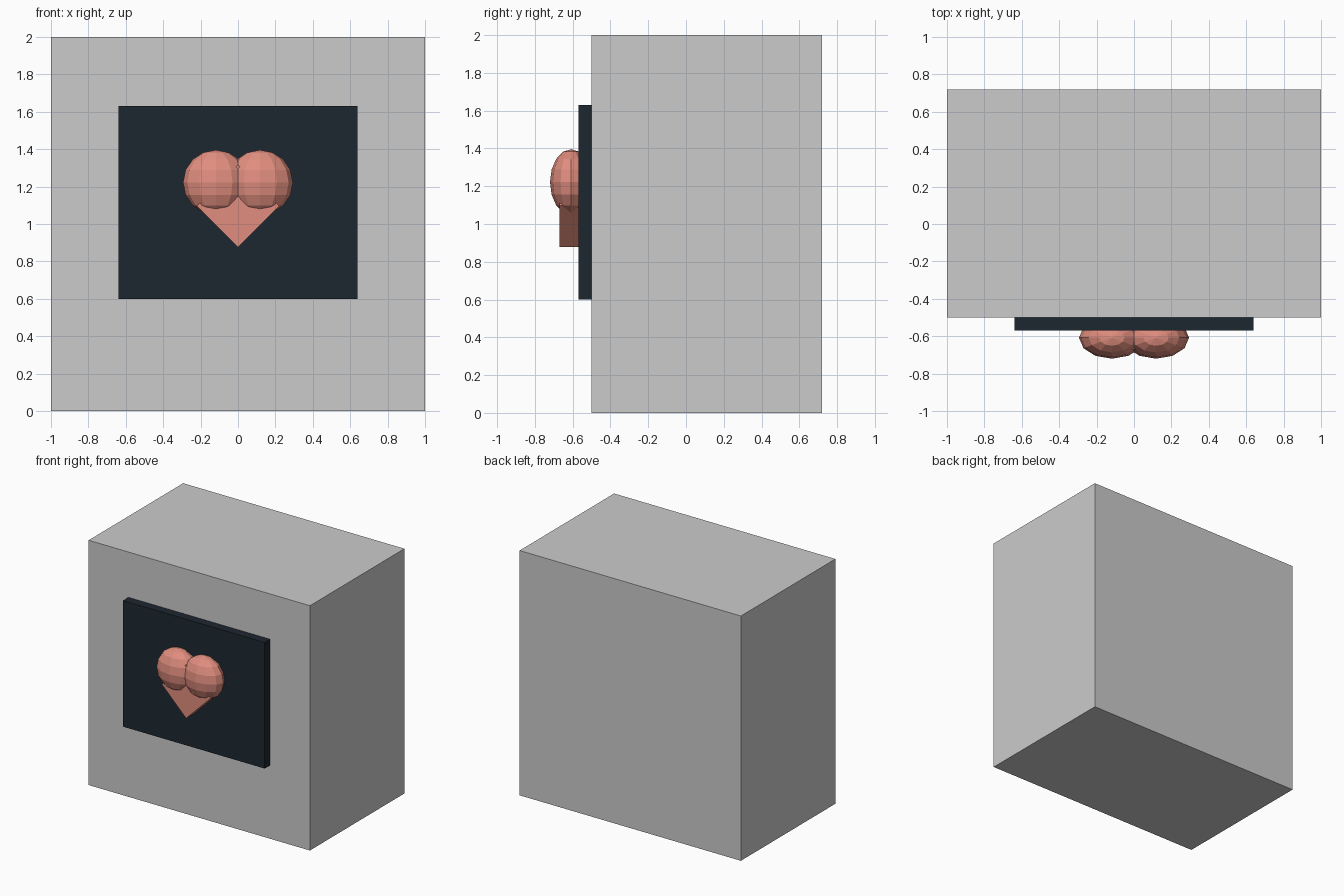
import bpy, math

if "Cube" in bpy.data.objects:
    bpy.data.objects.remove(bpy.data.objects["Cube"])


def material(name, color):
    m = bpy.data.materials.new(name)
    m.diffuse_color = (*color, 1)
    m.use_nodes = True
    m.node_tree.nodes["Principled BSDF"].inputs["Base Color"].default_value = m.diffuse_color
    return m


def finish(name, mat):
    o = bpy.context.object
    o.name = name
    if mat:
        o.data.materials.append(mat)
    return o


def box(name, center, size, mat=None, tilt=0):
    bpy.ops.mesh.primitive_cube_add(size=1, location=center, rotation=(0, tilt, 0))
    o = finish(name, mat)
    o.scale = size
    return o


dark = material("dark_panel", (0.012, 0.02, 0.03))
coral = material("coral", (0.75, 0.27, 0.21))

# Large plain housing
box("housing", (0, 0.11, 1), (2, 1.22, 2))

# Thin dark panel on the front face
box("front_panel", (0, -0.535, 1.115), (1.28, 0.07, 1.03), dark)

# Heart: square block standing on its corner, plus two flattened lobes
side = 0.22 * math.sqrt(2)
box("heart_point", (0, -0.61, 1.097), (side, 0.12, side), coral, math.pi / 4)
for label, x in (("left", -0.118), ("right", 0.118)):
    bpy.ops.mesh.primitive_uv_sphere_add(segments=12, ring_count=8, radius=1,
                                         location=(x, -0.608, 1.222))
    lobe = finish("heart_lobe_" + label, coral)
    lobe.scale = (0.176, 0.112, 0.174)
